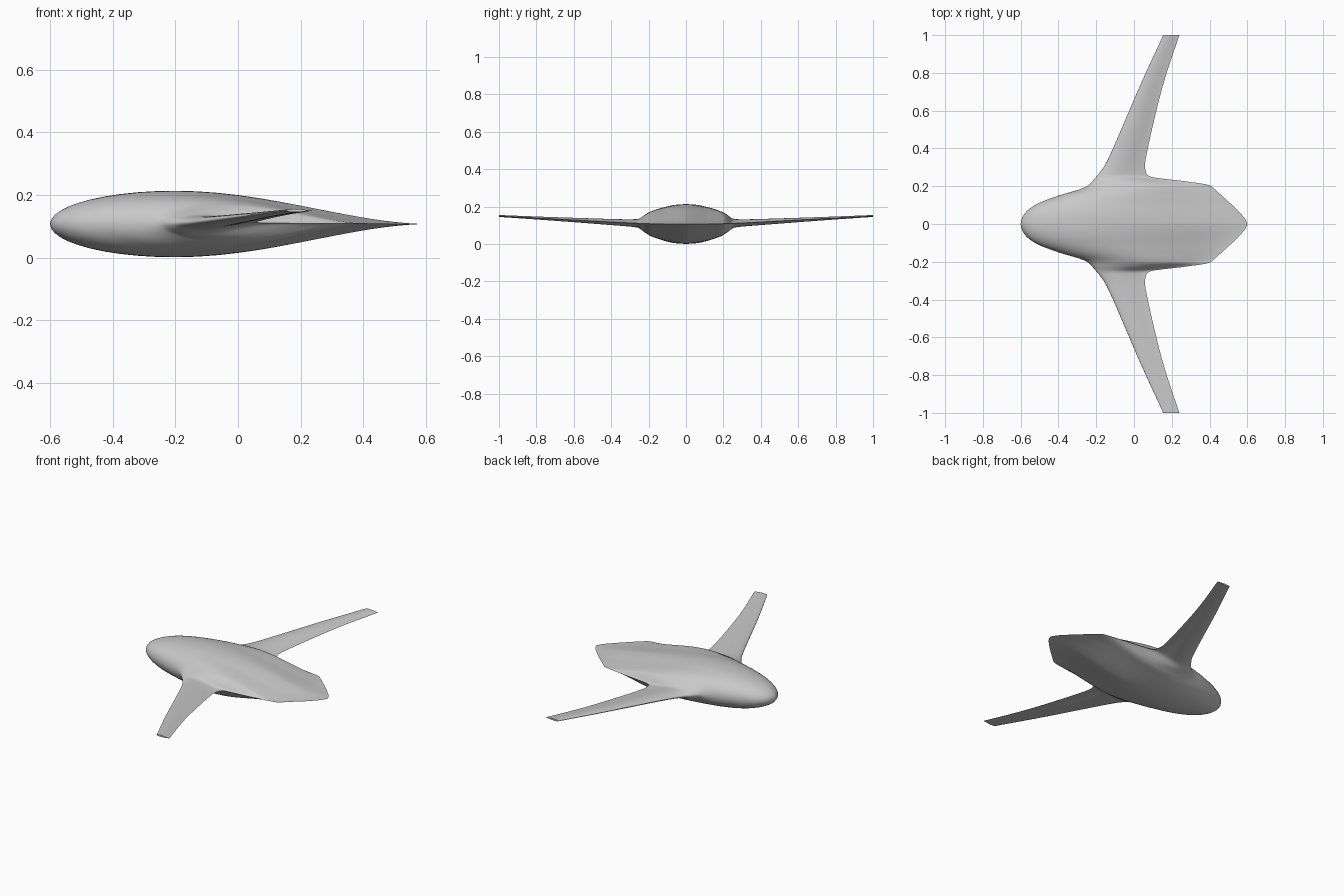
import bpy
import bmesh
import math

cube = bpy.data.objects.get("Cube")
if cube:
    bpy.data.objects.remove(cube, do_unlink=True)

# Span stations: y, leading edge x, trailing edge x, half thickness, centre height
STATIONS = [
    (0, -.6, .6, .106, .107),
    (.03, -.593, .586, .105, .107),
    (.06, -.575, .56, .102, .107),
    (.1, -.525, .52, .094, .107),
    (.15, -.4, .465, .08, .108),
    (.19, -.27, .42, .065, .108),
    (.205, -.242, .4, .057, .109),
    (.225, -.222, .28, .044, .109),
    (.25, -.2, .09, .026, .11),
    (.265, -.187, .066, .022, .111),
    (.31, -.155, .058, .019, .113),
    (.37, -.125, .067, .017, .116),
    (.5, -.068, .095, .014, .123),
    (.74, .035, .155, .009, .136),
    (1, .155, .24, .005, .15),
]
STEPS = 5          # smooth rings between stations
CHORD_STEPS = 28   # points along each side of a section
PEAK = 0.33        # position of the thickest point


def slopes(column):
    """Gentle tangents that never overshoot the stations."""
    secants = [(b[column] - a[column]) / (b[0] - a[0])
               for a, b in zip(STATIONS, STATIONS[1:])]
    inner = [2 * p * q / (p + q) if p * q > 0 else 0
             for p, q in zip(secants, secants[1:])]
    return [0] + inner + [secants[-1]]


def smooth_stations():
    tangents = [slopes(c) for c in range(1, len(STATIONS[0]))]
    rows = []
    for i, (a, b) in enumerate(zip(STATIONS, STATIONS[1:])):
        width = b[0] - a[0]
        for k in range(STEPS):
            s = k / STEPS
            rise = s * s * (3 - 2 * s)
            row = [a[0] + s * width]
            for c, m in enumerate(tangents, 1):
                row.append(a[c] + (b[c] - a[c]) * rise
                           + width * s * (1 - s) * ((1 - s) * m[i] - s * m[i + 1]))
            rows.append(row)
    return rows + [list(STATIONS[-1])]


def thickness(f):
    """Elliptical nose and a hollow, tapering tail."""
    if f < PEAK:
        return math.sqrt(max(0, 1 - (1 - f / PEAK) ** 2))
    return max(0, math.cos(math.pi / 2 * (f - PEAK) / (1 - PEAK))) ** 1.7


def section(bm, y, lead, trail, half, height):
    """One closed ring, from the trailing edge over the top and back below."""
    ring = []
    for k in range(2 * CHORD_STEPS):
        angle = math.pi * k / CHORD_STEPS
        f = (1 + math.cos(angle)) / 2
        side = 1 if k <= CHORD_STEPS else -1
        ring.append(bm.verts.new((lead + f * (trail - lead), y,
                                  height + side * half * thickness(f))))
    return ring


# Blended body and wings as one lofted skin
half_span = smooth_stations()
span = [[-r[0]] + r[1:] for r in reversed(half_span[1:])] + half_span
bm = bmesh.new()
rings = [section(bm, *row) for row in span]
for a, b in zip(rings, rings[1:]):
    for k in range(len(a)):
        n = (k + 1) % len(a)
        bm.faces.new((a[k], a[n], b[n], b[k]))

# Flat wing tips
bm.faces.new(rings[0])
bm.faces.new(rings[-1])
bmesh.ops.recalc_face_normals(bm, faces=bm.faces)

mesh = bpy.data.meshes.new("blended_wing_body")
bm.to_mesh(mesh)
bm.free()
body = bpy.data.objects.new("blended_wing_body", mesh)
bpy.context.collection.objects.link(body)

# Plain grey skin
grey = bpy.data.materials.new("light_grey")
grey.use_nodes = True
colour = (.58, .58, .58, 1)
grey.diffuse_color = colour
grey.node_tree.nodes["Principled BSDF"].inputs["Base Color"].default_value = colour
mesh.materials.append(grey)

bpy.ops.object.select_all(action="DESELECT")
body.select_set(True)
bpy.context.view_layer.objects.active = body
bpy.ops.object.shade_smooth_by_angle(angle=math.radians(40))
